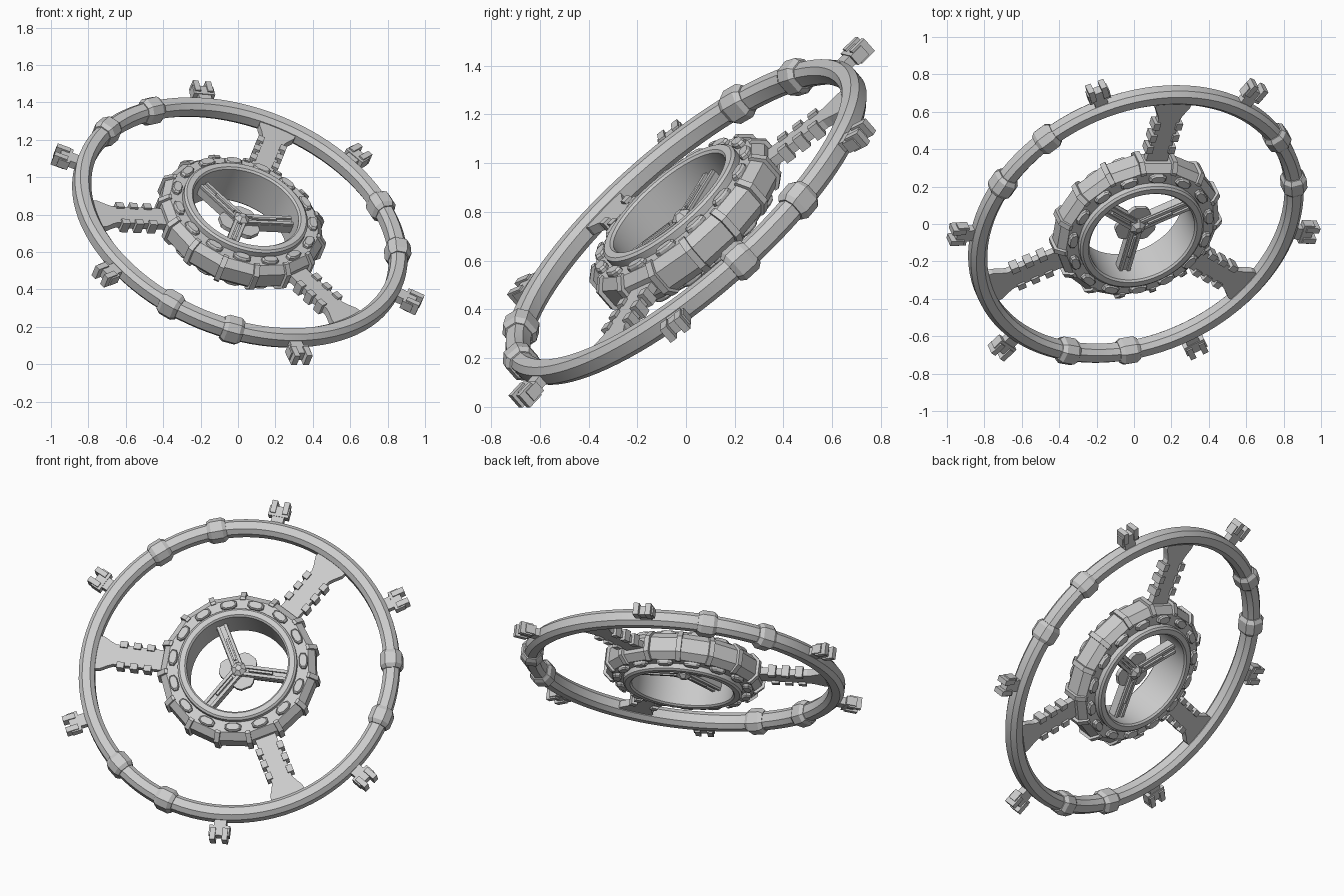
import bpy, bmesh
from math import sin, cos, pi, radians
from mathutils import Matrix, Vector

if "Cube" in bpy.data.objects:
    bpy.data.objects.remove(bpy.data.objects["Cube"])

# Tilted frame: local x = first spoke direction, local z = wheel axis
n = Vector((.301, -.627, .718)).normalized()
u = Vector((.238, .774, .586))
u = (u - n * u.dot(n)).normalized()
v = n.cross(u)
FRAME = Matrix.Translation((.01, 0, .758)) @ Matrix((u, v, n)).transposed().to_4x4()


def finish(name, bm, smooth=False):
    bmesh.ops.recalc_face_normals(bm, faces=bm.faces[:])
    me = bpy.data.meshes.new(name)
    bm.to_mesh(me)
    bm.free()
    ob = bpy.data.objects.new(name, me)
    bpy.context.collection.objects.link(ob)
    ob.matrix_world = FRAME
    if smooth:
        bpy.ops.object.select_all(action='DESELECT')
        ob.select_set(True)
        bpy.context.view_layer.objects.active = ob
        bpy.ops.object.shade_smooth_by_angle(angle=radians(20))
    return ob


def loft(bm, rings, closed=False):
    """Skin a list of equal-length point loops; cap the ends unless closed."""
    loops = [[bm.verts.new(p) for p in r] for r in rings]
    k = len(loops[0])
    for i in range(len(loops) if closed else len(loops) - 1):
        a, b = loops[i], loops[(i + 1) % len(loops)]
        for j in range(k):
            bm.faces.new((a[j], a[(j + 1) % k], b[(j + 1) % k], b[j]))
    if not closed:
        bm.faces.new(loops[0])
        bm.faces.new(loops[-1][::-1])


def lathe(name, profile, seg, offset=0, smooth=True):
    bm = bmesh.new()
    angs = [offset + 2 * pi * i / seg for i in range(seg)]
    loft(bm, [[(r * cos(a), r * sin(a), h) for r, h in profile] for a in angs], True)
    return finish(name, bm, smooth)


def polar(angle, pts):
    m = Matrix.Rotation(radians(angle), 3, 'Z')
    return [m @ Vector(p) for p in pts]


def box(bm, angle, x0, x1, y0, y1, z0, z1):
    loft(bm, [polar(angle, [(x0, y0, z), (x1, y0, z), (x1, y1, z), (x0, y1, z)])
              for z in (z0, z1)])


def plate(bm, angle, outline, z0, z1):
    loft(bm, [polar(angle, [(x, y, z) for x, y in outline]) for z in (z0, z1)])


def octagon(cx, a, b, k=.5):
    return [(cx + sx * a, sy * b) for sx, sy in
            ((1, -k), (1, k), (k, 1), (-k, 1), (-1, k), (-1, -k), (-k, -1), (k, -1))]


# Large outer ring and round hub tube
RING_R = .887
lathe("outer_ring", octagon(RING_R, .046, .05), 96)
lathe("hub_tube", [(.295, -.11), (.305, -.12), (.335, -.12), (.347, -.11),
                   (.347, .11), (.335, .12), (.305, .12), (.295, .11)], 72)

# Faceted hub casing, fifteen flat segments
casing = [(.335, -.08), (.42, -.08), (.458, -.042), (.458, .042), (.42, .08), (.335, .08)]
lathe("hub_casing", casing, 15, radians(12), False)

# Clips wrapped over each casing corner
bm = bmesh.new()
for i in range(15):
    sec = [(.41, -.09), (.427, -.09), (.472, -.047), (.472, .047), (.427, .09), (.41, .09)]
    loft(bm, [polar(24 * i + 12, [(r, y, h) for r, h in sec]) for y in (-.015, .015)])
finish("hub_clips", bm)

# Bevelled pads on both faces of the casing
bm = bmesh.new()
for i in range(15):
    for s in (1, -1):
        loft(bm, [polar(24 * i, [(x, y, s * z) for x, y in octagon(.382, .025 * f, .047 * f)])
                  for f, z in ((1, .07), (1, .093), (.8, .102))])
finish("hub_pads", bm)

# Three spokes that flare at the outer ring, with paired edge blocks
bm = bmesh.new()
half = [(.42, .062), (.735, .062), (.765, .075), (.81, .1), (.86, .105)]
outline = half + [(x, -y) for x, y in half[::-1]]
for a in (0, 120, 240):
    plate(bm, a, outline, -.02, .02)
finish("spokes", bm)
bm = bmesh.new()
for a in (0, 120, 240):
    for x in (.53, .61, .69):
        for y in (-.064, .064):
            box(bm, a, x - .022, x + .022, y - .018, y + .018, -.033, .033)
finish("spoke_blocks", bm)

# Collars around the outer ring, in pairs between the spokes
bm = bmesh.new()
for a in (60, 180, 300):
    for d in (-11.5, 11.5):
        loft(bm, [polar(a + d, [(r, y, h) for r, h in octagon(RING_R, .064 * f, .07 * f)])
                  for y, f in ((-.056, .8), (-.034, 1), (.034, 1), (.056, .8))])
finish("ring_collars", bm)

# Forked lugs standing out from the outer ring
bm = bmesh.new()
for a in (0, 120, 240):
    for d in (-26.5, 26.5):
        box(bm, a + d, .92, .98, -.036, .036, -.022, .022)
        box(bm, a + d, .968, 1.03, -.06, .06, -.026, .026)
        for y in (-.036, .036):
            box(bm, a + d, .985, 1.06, y - .016, y + .016, -.035, .035)
finish("ring_lugs", bm)

# Three-armed spider inside the hub, with raised ribs
bm = bmesh.new()
for a in (60, 180, 300):
    box(bm, a, 0, .3, -.034, .034, -.018, .022)
    for y in (-.022, .022):
        box(bm, a, .03, .3, y - .009, y + .009, -.03, .034)
    box(bm, a, .06, .2, -.007, .007, -.036, .04)
finish("hub_arms", bm)

# Angular webs between the arms and a faceted centre boss
bm = bmesh.new()
for a in (0, 120, 240):
    plate(bm, a, [(0, -.03), (.06, -.075), (.1, -.05), (.115, -.03),
                  (.115, .03), (.1, .05), (.06, .075), (0, .03)], -.012, .012)
finish("hub_webs", bm)
bm = bmesh.new()
loft(bm, [[(r * cos(pi * i / 3), r * sin(pi * i / 3), h) for i in range(6)]
          for r, h in ((.018, -.055), (.045, -.035), (.045, .035), (.018, .055))])
finish("centre_boss", bm)
